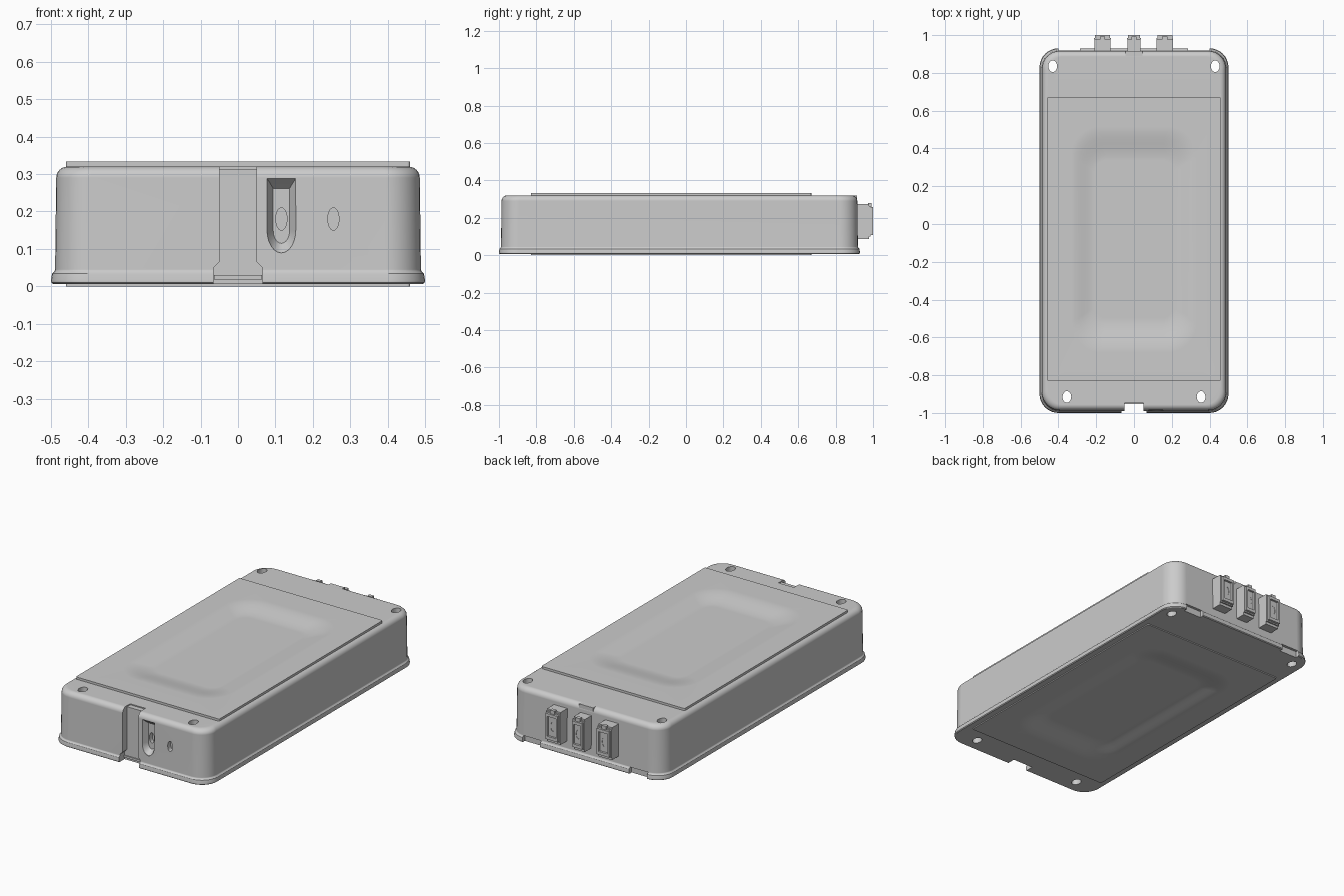
import bpy, bmesh, math

if "Cube" in bpy.data.objects:
    bpy.data.objects.remove(bpy.data.objects["Cube"], do_unlink=True)

grey = bpy.data.materials.new("light_grey_plastic")
grey.use_nodes = True
grey.diffuse_color = (0.6, 0.6, 0.6, 1)
grey.node_tree.nodes["Principled BSDF"].inputs["Base Color"].default_value = (0.6, 0.6, 0.6, 1)


def loft(name, rings):
    """Closed solid through rings that share one vertex count."""
    bm = bmesh.new()
    loops = [[bm.verts.new(p) for p in ring] for ring in rings]
    n = len(loops[0])
    for a, b in zip(loops, loops[1:]):
        for i in range(n):
            j = (i + 1) % n
            bm.faces.new((a[i], a[j], b[j], b[i]))
    bm.faces.new(loops[0][::-1])
    bm.faces.new(loops[-1])
    bmesh.ops.recalc_face_normals(bm, faces=bm.faces)
    mesh = bpy.data.meshes.new(name)
    bm.to_mesh(mesh)
    bm.free()
    mesh.materials.append(grey)
    obj = bpy.data.objects.new(name, mesh)
    bpy.context.collection.objects.link(obj)
    return obj


def rounded(hx, y0, y1, r, z, seg=8):
    """Horizontal rounded rectangle."""
    pts = []
    corners = ((hx - r, y1 - r), (r - hx, y1 - r), (r - hx, y0 + r), (hx - r, y0 + r))
    for q, (cx, cy) in enumerate(corners):
        for i in range(seg + 1):
            a = math.pi / 2 * (q + i / seg)
            pts.append((cx + r * math.cos(a), cy + r * math.sin(a), z))
    return pts


def box(name, x0, x1, y0, y1, z0, z1):
    return loft(name, [[(x0, y0, z), (x1, y0, z), (x1, y1, z), (x0, y1, z)] for z in (z0, z1)])


def ellipse(axis, cx, cv, rx, rv, t, n=24):
    """Ellipse across z or y, placed at t on that axis."""
    ring = []
    for i in range(n):
        a = math.tau * i / n
        x, v = cx + rx * math.cos(a), cv + rv * math.sin(a)
        ring.append((x, v, t) if axis == "z" else (x, t, v))
    return ring


def hole(axis, cx, cv, rx, rv, t0, t1):
    return loft("hole_cutter", [ellipse(axis, cx, cv, rx, rv, t) for t in (t0, t1)])


def activate(obj):
    bpy.ops.object.select_all(action="DESELECT")
    obj.select_set(True)
    bpy.context.view_layer.objects.active = obj


def cut(obj, cutters):
    activate(obj)
    for c in cutters:
        mod = obj.modifiers.new("cut", "BOOLEAN")
        mod.operation, mod.solver, mod.object = "DIFFERENCE", "EXACT", c
        bpy.ops.object.modifier_apply(modifier=mod.name)
        bpy.data.objects.remove(c, do_unlink=True)


def smooth(obj):
    activate(obj)
    bpy.ops.object.shade_smooth_by_angle(angle=math.radians(30))
    mod = obj.modifiers.new("even_normals", "WEIGHTED_NORMAL")
    mod.keep_sharp = True


# Case: one loft from the bottom dish, round the foot flange and walls, to the top dish
def case_ring(inset, z):
    return rounded(0.5 - inset, -1 + inset, 0.93 - inset, 0.1 - inset * 0.5, z)


def panel_ring(z):
    return rounded(0.46, -0.83, 0.67, 0.008, z)


def dish(z, depth):
    """Soft slope from the panel surface down to the dish floor."""
    out = []
    for i in range(7):
        t = i / 6
        s = t * t * (3 - 2 * t)
        out.append(rounded(0.335 - 0.13 * t, -0.68 + 0.18 * t, 0.515 - 0.18 * t,
                           0.16 - 0.10 * t, z + depth * s))
    return out


rings = dish(0, 0.024)[::-1] + [panel_ring(0), panel_ring(0.006)]
rings += [case_ring(i, z) for i, z in
          ((0.006, 0.006), (0.001, 0.010), (0, 0.016), (0.003, 0.034), (0.009, 0.04), (0.011, 0.045))]
for i in range(7):
    a = math.pi / 2 * i / 6
    rings.append(case_ring(0.014 + 0.03 * (1 - math.cos(a)), 0.29 + 0.03 * math.sin(a)))
rings += [panel_ring(0.32), panel_ring(0.333)] + dish(0.333, -0.024)
case = loft("case", rings)

cutters = []
# Screw holes through the corners
for side in (-1, 1):
    cutters.append(hole("z", side * 0.43, 0.835, 0.023, 0.031, -0.1, 0.5))
    cutters.append(hole("z", side * 0.355, -0.915, 0.023, 0.031, -0.1, 0.5))
    # Gaps in the rear flange
    x0, x1 = sorted((side * 0.285, side * 0.4))
    cutters.append(box("flange_gap", x0, x1, 0.905, 1.1, -0.1, 0.043))

# Front cable slot with a flared foot and a shallow step on top
slot = [(-0.065, -0.1), (0.065, -0.1), (0.065, 0.05), (0.05, 0.065),
        (0.05, 0.4), (-0.05, 0.4), (-0.05, 0.065), (-0.065, 0.05)]
cutters.append(loft("slot_cutter", [[(x, y, z) for x, z in slot] for y in (-1.1, -0.947)]))
cutters.append(box("step_cutter", -0.049, 0.049, -1.1, -0.918, 0.314, 0.4))


# Front thumb pocket: flat top, round foot, sloping inwards
def pocket_ring(w, top, foot, y):
    arc = [(0.116 + w * math.cos(a), y, foot + w * 1.6 * math.sin(a))
           for a in (math.pi * (1 + i / 12) for i in range(13))]
    return arc + [(0.116 + w, y, top), (0.116 - w, y, top)]


cutters.append(loft("pocket_cutter", [pocket_ring(0.041, 0.292, 0.155, -1.0),
                                      pocket_ring(0.038, 0.288, 0.15, -0.985),
                                      pocket_ring(0.022, 0.262, 0.15, -0.955)]))
for x, depth in ((0.116, -0.93), (0.255, -0.96)):
    cutters.append(hole("y", x, 0.18, 0.015, 0.03, -1.1, depth))
cut(case, cutters)
smooth(case)

# Small ledge at the foot of the slot and tab in the rear top edge
box("slot_ledge", -0.064, 0.064, -0.953, -0.94, 0.018, 0.03)
box("rear_tab", -0.045, 0.045, 0.87, 0.915, 0.26, 0.3195)

# Three rear connectors
for name, x, w in (("left", 0.163, 0.043), ("middle", 0, 0.035), ("right", -0.167, 0.043)):
    housing = box(name + "_connector", x - w, x + w, 0.9, 0.978, 0.085, 0.273)
    face = box(name + "_connector_face", x - w * 0.92, x + w * 0.92, 0.97, 1.0, 0.107, 0.257)
    cut(face, [box("face_recess", x - w * 0.65, x + w * 0.65, 0.988, 1.1, 0.125, 0.24),
               hole("y", x, 0.182, 0.013, 0.026, 0.974, 1.1)])
    box(name + "_connector_rim", x - w * 1.04, x + w * 1.04, 0.978, 0.986, 0.1, 0.264)
    box(name + "_connector_latch", x - 0.014, x + 0.014, 0.972, 0.992, 0.25, 0.278)
